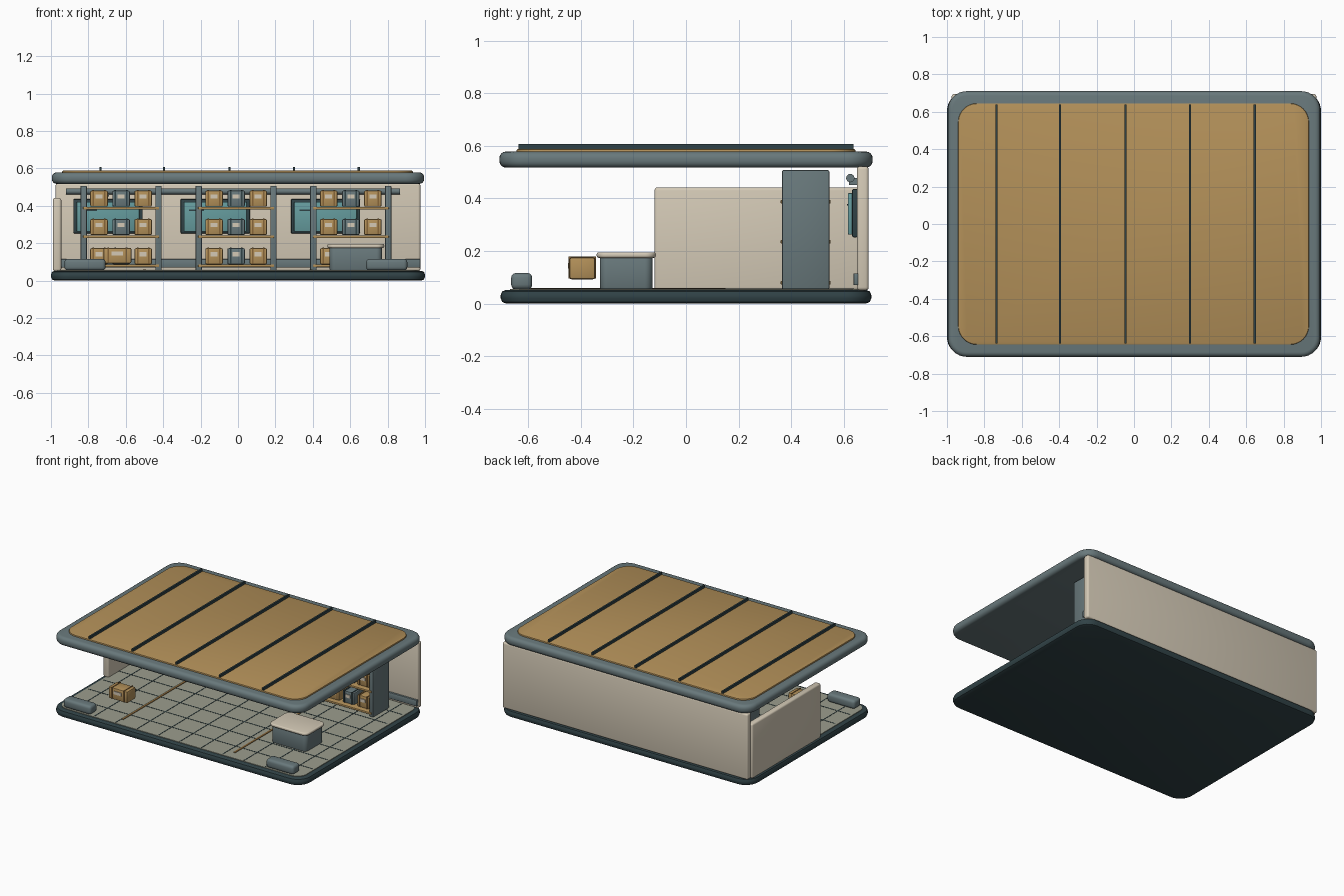
import bpy, bmesh
from math import cos, sin, pi, radians

if "Cube" in bpy.data.objects:
    bpy.data.objects.remove(bpy.data.objects["Cube"])


def material(name, rgb):
    m = bpy.data.materials.new(name)
    m.use_nodes = True
    m.diffuse_color = (*rgb, 1)
    bsdf = m.node_tree.nodes["Principled BSDF"]
    bsdf.inputs["Base Color"].default_value = (*rgb, 1)
    bsdf.inputs["Roughness"].default_value = 0.7
    return m


CREAM = material("cream", (0.66, 0.59, 0.47))
TAN = material("tan", (0.45, 0.28, 0.10))
SLATE = material("slate", (0.14, 0.19, 0.20))
DARK = material("dark_teal", (0.03, 0.055, 0.062))
GLASS = material("teal_glass", (0.13, 0.33, 0.34))
TILE = material("tile_grey", (0.33, 0.34, 0.27))
BROWN = material("brown", (0.24, 0.13, 0.04))


def finish(bm, name, mat):
    bmesh.ops.recalc_face_normals(bm, faces=bm.faces)
    mesh = bpy.data.meshes.new(name)
    bm.to_mesh(mesh)
    bm.free()
    mesh.materials.append(mat)
    ob = bpy.data.objects.new(name, mesh)
    bpy.context.collection.objects.link(ob)
    return ob


def box(name, x, y, z, mat, bevel=0.0, segments=2):
    """Box from (min, max) pairs, with optional rounded edges."""
    bm = bmesh.new()
    bmesh.ops.create_cube(bm, size=1)
    for v in bm.verts:
        v.co = [r[0] + (c + 0.5) * (r[1] - r[0]) for c, r in zip(v.co, (x, y, z))]
    if bevel:
        bmesh.ops.bevel(bm, geom=bm.edges[:], offset=bevel, segments=segments,
                        profile=0.5, affect='EDGES')
    return finish(bm, name, mat)


def slab(name, x, y, z, radius, mat, bevel=0.0, segments=3):
    """Plate with rounded corners in plan and rounded rims."""
    bm = bmesh.new()
    ring = []
    corners = [(x[1], y[1], -1, -1), (x[0], y[1], 1, -1),
               (x[0], y[0], 1, 1), (x[1], y[0], -1, 1)]
    for q, (cx, cy, sx, sy) in enumerate(corners):
        for i in range(9):
            a = (q + i / 8) * pi / 2
            ring.append(bm.verts.new((cx + radius * (sx + cos(a)),
                                      cy + radius * (sy + sin(a)), z[0])))
    bottom = bm.faces.new(ring)
    ext = bmesh.ops.extrude_face_region(bm, geom=[bottom])
    for v in ext["geom"]:
        if isinstance(v, bmesh.types.BMVert):
            v.co.z = z[1]
    if not any(len(f.verts) > 4 and f.calc_center_median().z < z[0] + 1e-5 for f in bm.faces):
        bm.faces.new(ring)
    if bevel:
        rims = [e for e in bm.edges if abs(e.verts[0].co.z - e.verts[1].co.z) < 1e-5]
        bmesh.ops.bevel(bm, geom=rims, offset=bevel, segments=segments,
                        profile=0.5, affect='EDGES')
    return finish(bm, name, mat)


def pipe(name, x, y, z, radius, mat):
    bpy.ops.mesh.primitive_cylinder_add(vertices=16, radius=radius, depth=x[1] - x[0],
                                        location=(sum(x) / 2, y, z), rotation=(0, pi / 2, 0))
    ob = bpy.context.object
    ob.name = name
    ob.data.materials.append(mat)


def crate(name, cx, front, z, w, depth, h, mat):
    """Storage crate with a lid line, straps and a label on its front."""
    box(name, (cx - w / 2, cx + w / 2), (front, front + depth), (z, z + h), mat, 0.008)
    trim = BROWN if mat == TAN else DARK
    for s in (-1, 1):
        sx = cx + s * w * 0.32
        box(name + "_strap", (sx - 0.004, sx + 0.004), (front - 0.004, front + depth + 0.003),
            (z + 0.004, z + h + 0.003), trim)
    box(name + "_label", (cx - w * 0.2, cx + w * 0.2), (front - 0.005, front),
        (z + h * 0.5, z + h * 0.76), CREAM)


# Base and tiled floor
slab("base", (-1, 1), (-0.705, 0.705), (0, 0.052), 0.1, DARK, 0.02, 2)
slab("floor_tiles", (-0.965, 0.965), (-0.67, 0.67), (0.045, 0.056), 0.07, TILE)
for i in range(-5, 6):
    x = i * 0.17
    box("grout_across", (x - 0.003, x + 0.003), (-0.66, 0.64), (0.05, 0.0575), DARK)
for i in range(-3, 4):
    y = i * 0.17
    box("grout_along", (-0.95, 0.95), (y - 0.003, y + 0.003), (0.05, 0.0575), DARK)
for x in (-0.5, 0.39):
    box("floor_stripe", (x - 0.007, x + 0.007), (-0.6, 0.15), (0.05, 0.0595), BROWN)

# Walls
box("back_wall", (-0.975, 0.975), (0.65, 0.695), (0.05, 0.522), CREAM, 0.012, 3)
box("right_wall", (-0.99, -0.945), (-0.12, 0.66), (0.05, 0.442), CREAM, 0.012, 3)
box("skirting", (-0.945, 0.975), (0.637, 0.655), (0.07, 0.115), SLATE, 0.004)

# Roof with panel and ribs
slab("roof_slab", (-0.995, 0.995), (-0.71, 0.71), (0.517, 0.578), 0.1, SLATE, 0.025, 4)
slab("roof_panel", (-0.94, 0.935), (-0.645, 0.645), (0.57, 0.588), 0.1, TAN, 0.006, 2)
for x in (-0.735, -0.395, -0.045, 0.3, 0.645):
    box("roof_rib", (x - 0.006, x + 0.006), (-0.638, 0.638), (0.58, 0.606), DARK)

# Windows on the back wall
for x in (-0.695, -0.122, 0.468):
    box("window_frame", (x - 0.185, x + 0.185), (0.632, 0.655), (0.252, 0.436), DARK, 0.006)
    box("window_glass", (x - 0.168, x + 0.168), (0.616, 0.634), (0.262, 0.42), GLASS, 0.004)
    box("window_glint", (x - 0.14, x - 0.06), (0.612, 0.617), (0.372, 0.379), DARK)

# Service pipe along the back wall
pipe("service_pipe", (-0.92, 0.865), 0.625, 0.477, 0.016, SLATE)
for x in (-0.7, -0.12, 0.47):
    box("pipe_bracket", (x - 0.01, x + 0.01), (0.62, 0.655), (0.45, 0.477), SLATE)

# Storage racks
for cx in (-0.625, -0.01, 0.603):
    for s in (-1, 1):
        px = cx + s * 0.2
        box("rack_panel", (px - 0.017, px + 0.017), (0.365, 0.545), (0.055, 0.507), SLATE, 0.005)
    for z in (0.072, 0.228, 0.38):
        box("rack_shelf", (cx - 0.203, cx + 0.203), (0.36, 0.55), (z, z + 0.014), TAN, 0.003)
        for k in (-1, 0, 1):
            crate("shelf_crate", cx + k * 0.118, 0.39, z + 0.015, 0.094, 0.12, 0.086,
                  TAN if k else SLATE)

# Loose crate on the shop floor
crate("loose_crate", -0.645, -0.443, 0.092, 0.15, 0.097, 0.083, TAN)

# Counter
slab("counter_body", (0.49, 0.77), (-0.328, -0.127), (0.055, 0.178), 0.03, SLATE, 0.006, 2)
slab("counter_top", (0.478, 0.782), (-0.34, -0.115), (0.174, 0.195), 0.04, CREAM, 0.008, 3)

# Low benches at the front corners
for x in (-0.818, 0.795):
    box("front_bench", (x - 0.11, x + 0.11), (-0.665, -0.585), (0.054, 0.116), SLATE, 0.018, 3)

# Smooth curved surfaces, keep hard edges
bpy.ops.object.select_all(action='DESELECT')
for ob in bpy.context.collection.objects:
    if ob.type == 'MESH':
        ob.select_set(True)
        bpy.context.view_layer.objects.active = ob
bpy.ops.object.shade_smooth_by_angle(angle=radians(35))
